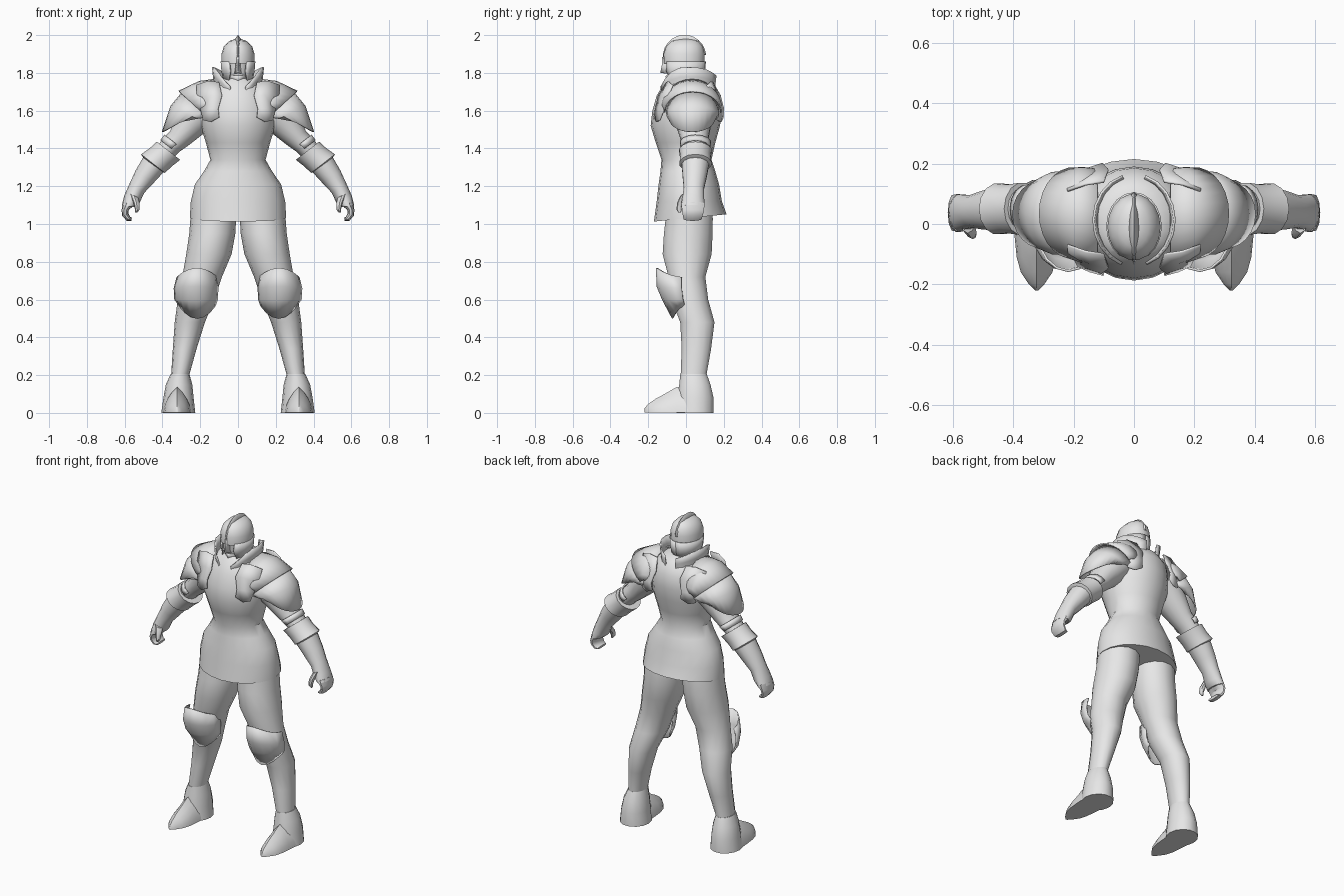
import bpy, bmesh, math
from math import sin, cos, pi, radians

steel = bpy.data.materials.new("steel_grey")
steel.diffuse_color = (0.8, 0.8, 0.8, 1)


def finish(name, bm, mirror, thick=0, angle=42):
    bmesh.ops.remove_doubles(bm, verts=bm.verts, dist=0.0005)
    bmesh.ops.recalc_face_normals(bm, faces=bm.faces)
    me = bpy.data.meshes.new(name)
    bm.to_mesh(me)
    bm.free()
    ob = bpy.data.objects.new(name, me)
    bpy.context.collection.objects.link(ob)
    me.materials.append(steel)
    bpy.ops.object.select_all(action='DESELECT')
    ob.select_set(True)
    bpy.context.view_layer.objects.active = ob
    bpy.ops.object.shade_smooth_by_angle(angle=radians(angle))
    if thick:
        m = ob.modifiers.new("plate", 'SOLIDIFY')
        m.thickness = thick
        m.offset = 0
    if mirror:
        ob.modifiers.new("mirror", 'MIRROR')
    return ob


def sheet(name, rows, mirror=True, closed=False, thick=0.008, angle=42):
    """Skin rows of points; closed rows become a capped solid."""
    bm = bmesh.new()
    grid = [[bm.verts.new(p) for p in r] for r in rows]
    n = len(rows[0])
    for a, b in zip(grid, grid[1:]):
        for i in range(n if closed else n - 1):
            j = (i + 1) % n
            bm.faces.new((a[i], a[j], b[j], b[i]))
    if closed:
        bm.faces.new(grid[0])
        bm.faces.new(grid[-1])
        thick = 0
    return finish(name, bm, mirror, thick, angle)


def ring(cx, cy, cz, ra, rb, tilt=0, start=0, end=360, n=14):
    """Elliptic ring or arc: ra along a tilted x/z axis, rb along y."""
    t = radians(tilt)
    m = n if end - start == 360 else n + 1
    pts = []
    for i in range(m):
        a = radians(start + (end - start) * i / n)
        d = ra * cos(a)
        pts.append((cx + d * cos(t), cy + rb * sin(a), cz + d * sin(t)))
    return pts


def tube(name, rings, mirror=True, n=14):
    return sheet(name, [ring(*r, n=n) for r in rings], mirror, True)


# breastplate and flared skirt: height, half width, front, back
body = [(1.03, .255, -.17, .215), (1.12, .25, -.155, .19), (1.21, .228, -.145, .175),
        (1.28, .18, -.135, .155), (1.34, .146, -.13, .135), (1.43, .17, -.16, .155),
        (1.52, .198, -.187, .18), (1.60, .20, -.178, .19), (1.68, .185, -.155, .185),
        (1.74, .14, -.12, .15), (1.77, .09, -.09, .11)]
rows = [ring(0, (f + b) / 2, z, w, (b - f) / 2, n=20) for z, w, f, b in body]
rows[0] = [(x, y, z + .1 * y) for x, y, z in rows[0]]
sheet("cuirass", rows, False, True)

# head, helmet bowl and face pieces
tube("neck_and_face", [(0, .01, 1.70, .065, .075), (0, 0, 1.76, .062, .09),
                       (0, -.005, 1.81, .072, .098), (0, -.005, 1.87, .078, .10)], False)
tube("helmet_bowl", [(0, -.01, 1.85, .088, .108), (0, -.01, 1.90, .088, .11),
                     (0, -.008, 1.94, .075, .098), (0, -.006, 1.968, .048, .072),
                     (0, -.005, 1.98, .012, .03)], False, 18)
guard = [ring(0, -.008, z, w, d, 0, s, 90, 8) for z, w, d, s in
         ((1.86, .088, .109, -58), (1.81, .084, .107, -62), (1.755, .074, .095, -50))]
sheet("cheek_guard", guard)
sheet("nose_guard", [[(-.012, -.105, 1.885), (0, -.122, 1.885), (.012, -.105, 1.885)],
                     [(-.012, -.095, 1.84), (0, -.124, 1.84), (.012, -.095, 1.84)],
                     [(-.018, -.09, 1.795), (0, -.132, 1.80), (.018, -.09, 1.795)]],
      False, angle=30)
sheet("chin_guard", [[(-.045, -.075, 1.79), (0, -.106, 1.785), (.045, -.075, 1.79)],
                     [(-.03, -.07, 1.75), (0, -.092, 1.745), (.03, -.07, 1.75)]], False)

# crest running over the helmet
crest = []
for i in range(13):
    a = radians(-5 + 180 * i / 12)
    c, s = cos(a), sin(a)
    y, z = -.008 - .095 * c, 1.885 + .085 * s
    top = (0, -.008 - .113 * c, 1.885 + .115 * s)
    crest.append([(-.02, y, z), top, (.02, y, z)])
sheet("helmet_crest", crest, False, thick=.004, angle=30)

# standing collar beside the neck
collar = []
for k in range(4):
    u, row = k / 3, []
    for i in range(9):
        a = radians(-72 + 146 * i / 8)
        top = 1.83 - .10 * (abs(sin(a)) ** 3) * (1.2 if a < 0 else .5)
        r = .118 + .016 * u
        row.append((r * cos(a), .012 + (.14 + .012 * u) * sin(a), 1.68 * (1 - u) + top * u))
    collar.append(row)
sheet("collar", collar)

# pauldrons: upper cap over a lower arm plate
sheet("shoulder_cap", [ring(.12, .03, 1.62, .145, .15, 90, -95, 95),
                       ring(.17, .03, 1.62, .138, .155, 75, -95, 95),
                       ring(.20, .036, 1.60, .152, .148, 42, -95, 95)])
sheet("shoulder_plate", [ring(.19, .036, 1.60, .142, .138, 44, -110, 110),
                         ring(.25, .036, 1.575, .115, .135, 24, -110, 110),
                         ring(.30, .032, 1.54, .112, .11, -28, -110, 110)])

# hanging breast and back flaps
for name, ys in (("breast_flap", (-.10, -.145, -.16, -.168)), ("back_flap", (.14, .18, .198, .196))):
    s = .03 if ys[0] < 0 else -.03
    sheet(name, [[(.10, ys[0], 1.75), (.16, ys[0] + s * .3, 1.755), (.22, ys[0] + s, 1.735)],
                 [(.085, ys[1], 1.68), (.14, ys[1] + s * .5, 1.68), (.215, ys[1] + s * 1.4, 1.66)],
                 [(.105, ys[2], 1.61), (.15, ys[2] + s * .5, 1.61), (.195, ys[2] + s * 1.4, 1.60)],
                 [(.10, ys[3], 1.565), (.145, ys[3] + s * .4, 1.54), (.185, ys[3] + s, 1.55)]])

# arms, flared gauntlet cuffs and curled hands
tube("upper_arm", [(.17, .035, 1.62, .11, .11, 35), (.25, .04, 1.53, .085, .095, 38),
                   (.31, .045, 1.455, .062, .075, 38), (.355, .05, 1.415, .055, .068, 38),
                   (.42, .05, 1.345, .05, .06, 38)])
sheet("elbow_guard", [ring(.335, .05, 1.43, .066, .08, 38, -100, 100, 8),
                      ring(.36, .05, 1.405, .06, .075, 38, -100, 100, 8)])
tube("gauntlet_cuff", [(.368, .05, 1.388, .078, .088, 38), (.41, .05, 1.352, .076, .082, 38),
                       (.45, .05, 1.32, .08, .086, 38), (.455, .05, 1.315, .06, .07, 38)])
tube("forearm", [(.44, .05, 1.325, .068, .075, 38), (.495, .046, 1.25, .058, .065, 36),
                 (.535, .042, 1.19, .046, .055, 34), (.562, .038, 1.13, .045, .06, 24),
                 (.582, .036, 1.095, .033, .064, 10)])
tube("fingers", [(.578, .037, 1.11, .034, .064, 12), (.597, .037, 1.075, .019, .062, 0),
                 (.597, .036, 1.05, .018, .056, -15), (.58, .035, 1.027, .014, .05, -50),
                 (.563, .035, 1.025, .008, .044, -80)], n=10)
tube("thumb", [(.55, 0, 1.15, .025, .03, 25), (.537, -.028, 1.11, .017, .02, 10),
               (.533, -.036, 1.075, .012, .014), (.54, -.034, 1.06, .005, .006)], n=8)

# legs
tube("leg", [(.128, .015, 1.12, .115, .12), (.131, .017, 1.03, .121, .128),
             (.136, .012, .95, .122, .132), (.154, .006, .84, .12, .133),
             (.19, .005, .72, .105, .10), (.222, .02, .60, .097, .10),
             (.255, .06, .48, .08, .093), (.282, .055, .34, .063, .08),
             (.306, .04, .20, .048, .07), (.312, .045, .12, .05, .07)])

# knee guards, peaked above and pointed below
knee = []
for cx, cy, z, rx, ry, drop in ((.217, -.01, .768, .105, .145, -.05), (.222, -.01, .67, .115, .142, -.01),
                                (.222, -.005, .60, .112, .118, .0), (.215, 0, .50, .095, .07, .07)):
    row = []
    for i in range(9):
        a = radians(-85 + 170 * i / 8)
        row.append((cx + rx * sin(a), cy - ry * cos(a), z + drop * sin(a) ** 2))
    knee.append(row)
sheet("knee_guard", knee)

# boots with pointed toe plates
tube("boot", [(.307, .04, .205, .05, .072), (.312, .047, .15, .07, .085),
              (.315, .05, .08, .08, .098), (.316, .048, 0, .09, .10)])
toe = []
for y, w, h in ((.03, .078, .14), (-.05, .072, .135), (-.11, .066, .10),
                (-.16, .052, .073), (-.20, .025, .045), (-.22, .005, .022)):
    row = []
    for i in range(9):
        a = pi * i / 8
        peak = .55 * sin(a) + .45 * (1 - abs(cos(a)))
        row.append((.322 + w * cos(a), y, h * peak + .002))
    toe.append(row)
sheet("toe_plate", toe, True, True, angle=55)
